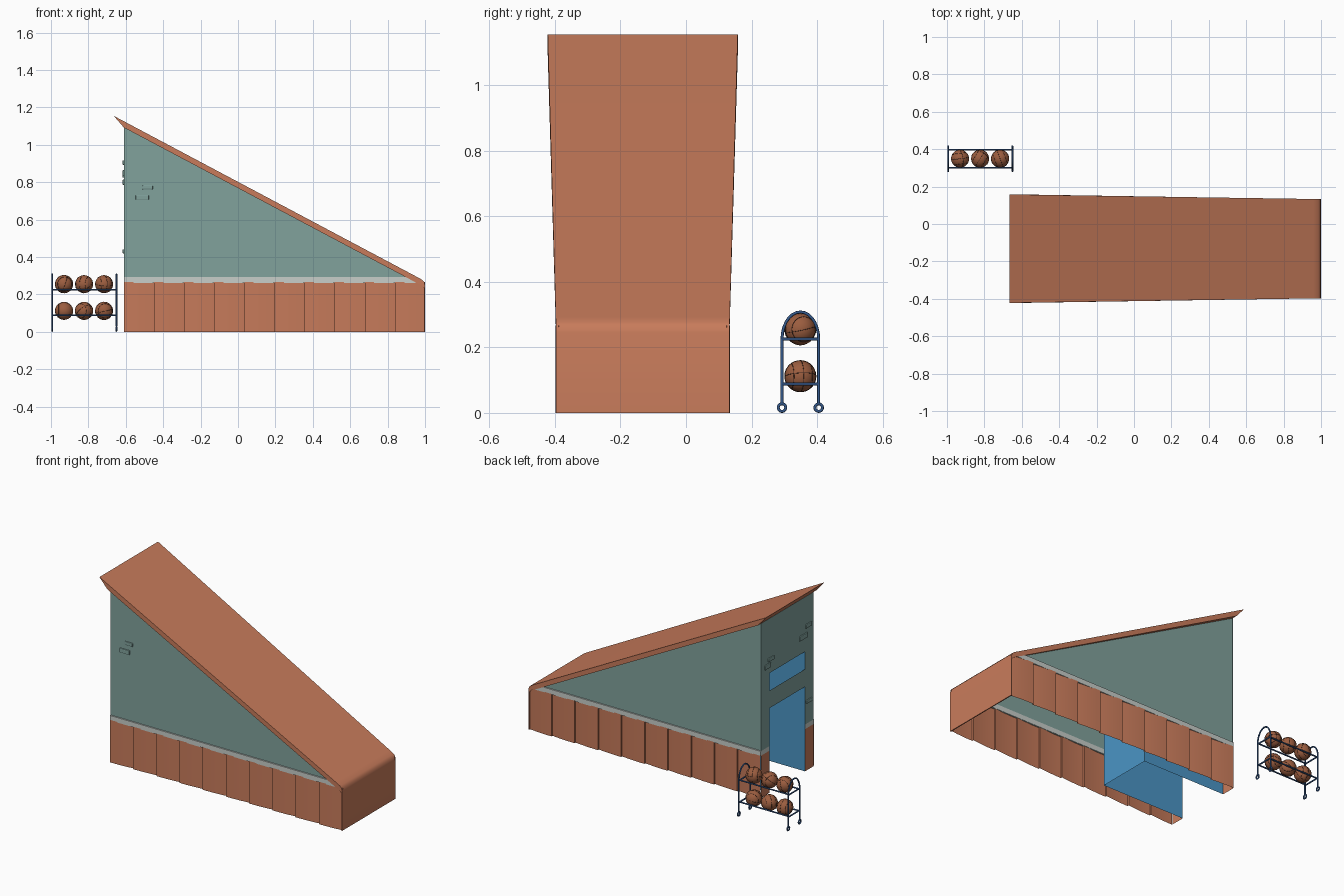
import bpy, bmesh, math
from mathutils import Matrix, Vector

if "Cube" in bpy.data.objects:
    bpy.data.objects.remove(bpy.data.objects["Cube"])

def mat(name, r, g, b):
    m = bpy.data.materials.new(name)
    m.diffuse_color = (r, g, b, 1)
    m.use_nodes = True
    m.node_tree.nodes["Principled BSDF"].inputs["Base Color"].default_value = m.diffuse_color
    return m

ORANGE = mat("terracotta", 0.58, 0.20, 0.105)
TEAL = mat("grey_teal", 0.22, 0.36, 0.335)
WHITE = mat("pale_grey", 0.58, 0.62, 0.59)
BLUE = mat("sky_blue", 0.07, 0.30, 0.56)
NAVY = mat("rack_blue", 0.035, 0.10, 0.26)
BALL = mat("ball_brown", 0.33, 0.11, 0.05)
SEAM = mat("seam_dark", 0.045, 0.02, 0.014)

CY, HW = -0.132, 0.265          # building centre line and half width
X0, X1 = -0.61, 1.0

def mesh_obj(name, verts, faces, mats, smooth=None, idx=None):
    me = bpy.data.meshes.new(name)
    me.from_pydata(verts, [], faces)
    for m in mats:
        me.materials.append(m)
    if idx:
        for p, i in zip(me.polygons, idx):
            p.material_index = i
    bm = bmesh.new()
    bm.from_mesh(me)
    bmesh.ops.recalc_face_normals(bm, faces=bm.faces)
    bm.to_mesh(me)
    bm.free()
    ob = bpy.data.objects.new(name, me)
    bpy.context.collection.objects.link(ob)
    if smooth:
        bpy.ops.object.select_all(action='DESELECT')
        ob.select_set(True)
        bpy.context.view_layer.objects.active = ob
        bpy.ops.object.shade_smooth_by_angle(angle=math.radians(smooth))
    return ob

def prism(name, prof, y0, y1, m):
    """Extrude an x,z profile from y0 to y1."""
    n = len(prof)
    v = [(x, y0, z) for x, z in prof] + [(x, y1, z) for x, z in prof]
    f = [tuple(range(n)), tuple(range(n, 2 * n))]
    f += [(i, (i + 1) % n, n + (i + 1) % n, n + i) for i in range(n)]
    return mesh_obj(name, v, f, [m])

def tube(name, paths, r, m):
    cu = bpy.data.curves.new(name, 'CURVE')
    cu.dimensions = '3D'
    cu.bevel_depth = r
    cu.bevel_resolution = 2
    cu.use_fill_caps = True
    for pts in paths:
        s = cu.splines.new('POLY')
        s.points.add(len(pts) - 1)
        for p, c in zip(s.points, pts):
            p.co = (*c, 1)
    cu.materials.append(m)
    ob = bpy.data.objects.new(name, cu)
    bpy.context.collection.objects.link(ob)
    return ob

# Sloping roof that folds down into the low end wall
outer = [(-0.665, 1.155), (0.96, 0.292), (0.985, 0.278), (0.996, 0.265), (1.0, 0.245), (1.0, 0)]
inner = [(-0.61, 1.092), (0.93, 0.275), (0.96, 0.26), (0.98, 0.25), (0.994, 0.235), (0.994, 0)]
def width(z):
    return HW + 0.025 * max(0, z - 0.27) / 0.885
verts, faces = [], []
for (ox, oz), (ix, iz) in zip(outer, inner):
    w = width(oz)
    verts += [(ox, CY - w, oz), (ox, CY + w, oz), (ix, CY + w, iz), (ix, CY - w, iz)]
for k in range(len(outer) - 1):
    a = 4 * k
    faces += [(a + j, a + (j + 1) % 4, a + 4 + (j + 1) % 4, a + 4 + j) for j in range(4)]
faces += [(0, 1, 2, 3), tuple(len(verts) - 4 + j for j in range(4))]
mesh_obj("roof_and_end_wall", verts, faces, [ORANGE], 40)

# Long side walls, trim strips and overlapping base panels, both sides
PANELS, SEG = 10, 6
pw = (X1 - X0) / PANELS
for s, side in ((-1, "front"), (1, "back")):
    yw = CY + s * (HW - 0.008)
    mesh_obj(side + "_wall", [(X0, yw, 0.26), (0.96, yw, 0.26), (X0, yw, 1.10)],
             [(0, 1, 2)], [TEAL])
    prism(side + "_trim", [(X0, 0.262), (0.95, 0.262), (0.945, 0.275), (0.91, 0.293), (X0, 0.293)],
          yw - s * 0.002, CY + s * HW, WHITE)
    verts, faces = [], []
    for p in range(PANELS):
        for k in range(SEG + 1):
            t = k / SEG
            x = X0 + pw * (p + t)
            off = 0.010 * (1 - t * t) - 0.006     # curved sawtooth section
            y = CY + s * (HW + off - 0.003)
            verts += [(x, y, 0), (x, y, 0.266)]
    for k in range(len(verts) // 2 - 1):
        faces.append((2 * k, 2 * k + 2, 2 * k + 3, 2 * k + 1))
    mesh_obj(side + "_base_panels", verts, faces, [ORANGE], 20)

# Tall end wall with doorway and window cut out, coloured by height
DY0, DY1 = CY - 0.175, CY + 0.175
ys = [CY - HW + 0.004, DY0, DY1, CY + HW - 0.004]
zs = [0, 0.264, 0.293, 0.53, 0.64, 0.75, 1.105]
verts = [(X0, y, z) for z in zs for y in ys]
faces, idx = [], []
for r in range(len(zs) - 1):
    for c in range(3):
        if c == 1 and r in (0, 1, 2, 4):
            continue
        a = 4 * r + c
        faces.append((a, a + 1, a + 5, a + 4))
        idx.append(min(r, 2))
mesh_obj("entrance_wall", verts, faces, [ORANGE, WHITE, TEAL], idx=idx)

# Blue entrance room, open to the door, the window and the ground
RX, RZ = -0.04, 0.75
verts = [(x, y, z) for x in (X0, RX) for y in (DY0, DY1) for z in (0, RZ)]
mesh_obj("entrance_room", verts,
         [(0, 1, 5, 4), (2, 3, 7, 6), (4, 5, 7, 6), (1, 3, 7, 5)], [BLUE])

# Small raised bricks on the walls
def brick(name, centre, size):
    bpy.ops.mesh.primitive_cube_add(size=1, location=centre)
    ob = bpy.context.object
    ob.name = name
    ob.scale = size
    bpy.ops.object.transform_apply(location=False, rotation=False, scale=True)
    ob.data.materials.append(TEAL)
    b = ob.modifiers.new("round", 'BEVEL')
    b.width = 0.004
    b.segments = 2

for i, (x, z, w, h) in enumerate([(-0.512, 0.718, 0.07, 0.028), (-0.483, 0.772, 0.055, 0.022)]):
    brick(f"front_brick_{i}", (x, CY - HW + 0.008, z), (w, 0.014, h))
for i, (y, z, w, h) in enumerate([(-0.29, 0.85, 0.08, 0.03), (-0.34, 0.905, 0.06, 0.024),
                                  (0.065, 0.80, 0.06, 0.028), (0.03, 0.835, 0.06, 0.022),
                                  (-0.345, 0.43, 0.055, 0.022)]):
    brick(f"entrance_brick_{i}", (X0, y, z), (0.014, w, h))

# Ball rack: arched end frames, shelves, castors
RY, RH = 0.349, 0.056
EX = (-0.993, -0.65)
arches, shelves = [], []
for x in EX:
    arc = [(x, RY + RH * math.cos(a), 0.225 + 0.083 * math.sin(a))
           for a in [math.pi * k / 14 for k in range(15)]]
    arches.append([(x, RY + RH, 0.03)] + arc + [(x, RY - RH, 0.03)])
for z in (0.088, 0.225):
    for sy in (-1, 1):
        shelves.append([(EX[0], RY + sy * 0.048, z), (EX[1], RY + sy * 0.048, z)])
    for x in EX:
        shelves.append([(x, RY - RH, z), (x, RY + RH, z)])
tube("rack_end_frames", arches, 0.0045, NAVY)
tube("rack_shelves", shelves, 0.0045, NAVY)
for x in EX:
    for sy in (-1, 1):
        bpy.ops.mesh.primitive_torus_add(location=(x, RY + sy * RH, 0.016), rotation=(0, math.pi / 2, 0),
                                         major_radius=0.0115, minor_radius=0.0045,
                                         major_segments=20, minor_segments=8)
        ob = bpy.context.object
        ob.name = "rack_castor"
        ob.data.materials.append(NAVY)
        bpy.ops.object.shade_smooth()

# Six balls with thin seams
R = 0.048
for row, z in enumerate((0.112, 0.255)):
    for col, x in enumerate((-0.93, -0.823, -0.716)):
        c = Vector((x, RY, z))
        bpy.ops.mesh.primitive_uv_sphere_add(segments=28, ring_count=16, radius=R, location=c)
        ob = bpy.context.object
        ob.name = f"ball_{row}_{col}"
        ob.data.materials.append(BALL)
        bpy.ops.object.shade_smooth()
        spin = Matrix.Rotation(0.9 * col + 1.7 * row, 3, 'Z') @ Matrix.Rotation(0.35 + 0.5 * col, 3, 'X')
        loops = []
        for axis, d in ((0, 0), (1, 0), (0, 0.6), (0, -0.6)):
            rr = math.sqrt(1 - d * d) * R
            pts = []
            for k in range(33):
                a = 2 * math.pi * k / 32
                p = [rr * math.cos(a), rr * math.sin(a)]
                p.insert(axis, d * R)
                pts.append(c + spin @ Vector(p))
            loops.append(pts)
        tube(f"ball_seams_{row}_{col}", loops, 0.0009, SEAM)
